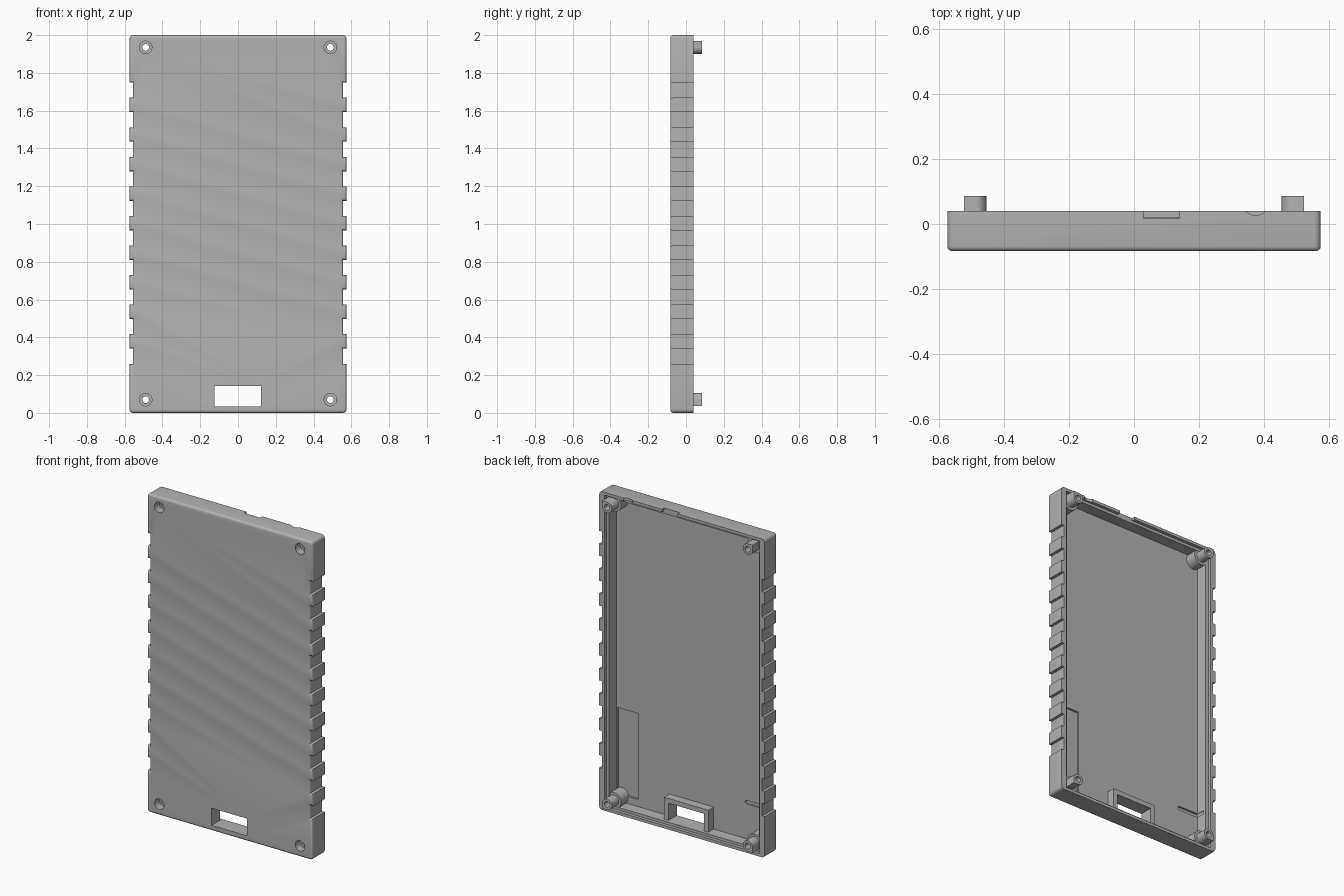
import bpy, bmesh, math
from mathutils import Vector, Matrix

if "Cube" in bpy.data.objects:
    bpy.data.objects.remove(bpy.data.objects["Cube"])

FRONT, BACK, POST_TOP = -0.083, 0.04, 0.086
HALF_W, HEIGHT, FLOOR = 0.575, 2.0, -0.053
SCREWS = [(sx * 0.489, z) for sx in (-1, 1) for z in (0.07, 1.935)]

grey = bpy.data.materials.new("grey plastic")
grey.use_nodes = True
grey.diffuse_color = (0.45, 0.45, 0.45, 1)
grey.node_tree.nodes["Principled BSDF"].inputs["Base Color"].default_value = (0.45, 0.45, 0.45, 1)


def finish(name, bm):
    bmesh.ops.recalc_face_normals(bm, faces=bm.faces)
    mesh = bpy.data.meshes.new(name)
    bm.to_mesh(mesh)
    bm.free()
    obj = bpy.data.objects.new(name, mesh)
    bpy.context.collection.objects.link(obj)
    mesh.materials.append(grey)
    return obj


def prism(name, outline, y0, y1):
    """Extrude an x-z outline along y."""
    bm = bmesh.new()
    face = bm.faces.new([bm.verts.new((x, y0, z)) for x, z in outline])
    new = bmesh.ops.extrude_face_region(bm, geom=[face])["geom"]
    verts = [g for g in new if isinstance(g, bmesh.types.BMVert)]
    bmesh.ops.translate(bm, verts=verts, vec=(0, y1 - y0, 0))
    return finish(name, bm)


def box(name, x0, x1, y0, y1, z0, z1):
    return prism(name, [(x0, z0), (x1, z0), (x1, z1), (x0, z1)], y0, y1)


def circle(x, z, r, n=32):
    return [(x + r * math.cos(math.tau * i / n), z + r * math.sin(math.tau * i / n))
            for i in range(n)]


def activate(obj):
    bpy.ops.object.select_all(action='DESELECT')
    obj.select_set(True)
    bpy.context.view_layer.objects.active = obj


def cut(obj, cutter):
    activate(obj)
    mod = obj.modifiers.new("cut", 'BOOLEAN')
    mod.operation, mod.solver, mod.object = 'DIFFERENCE', 'EXACT', cutter
    bpy.ops.object.modifier_apply(modifier=mod.name)
    bpy.data.objects.remove(cutter)


def drill(obj, x, z):
    """Through hole with a wider counterbore from the front."""
    cut(obj, prism("drill", circle(x, z, 0.018), -0.2, 0.2))
    cut(obj, prism("counterbore", circle(x, z, 0.033), -0.2, -0.035))


def smooth(obj):
    activate(obj)
    bpy.ops.object.shade_smooth_by_angle(angle=math.radians(35))


# Shell outline with ten grip grooves down each side
PITCH, GROOVE, DEPTH = 0.1565, 0.08, 0.018
side = [(HALF_W, 0)]
for i in range(10):
    z = 0.26 + i * PITCH
    side += [(HALF_W, z), (HALF_W - DEPTH, z),
             (HALF_W - DEPTH, z + GROOVE), (HALF_W, z + GROOVE)]
side.append((HALF_W, HEIGHT))
outline = side + [(-x, z) for x, z in reversed(side)]
shell = prism("shell", outline, FRONT, BACK)

# Round the outer corners, then the front rim
bm = bmesh.new()
bm.from_mesh(shell.data)
corners = [e for e in bm.edges
           if all(abs(v.co.x) > HALF_W - 0.001 and (v.co.z < 0.001 or v.co.z > HEIGHT - 0.001)
                  for v in e.verts) and abs(e.verts[0].co.y - e.verts[1].co.y) > 0.01]
bmesh.ops.bevel(bm, geom=corners, offset=0.02, segments=5, profile=0.5, affect='EDGES')
rim = [e for e in bm.edges if all(v.co.y < FRONT + 0.001 for v in e.verts)]
bmesh.ops.bevel(bm, geom=rim, offset=0.014, segments=4, profile=0.5, affect='EDGES')
bm.to_mesh(shell.data)
bm.free()

# Hollow from the back with a stepped lip
cut(shell, box("cavity", -0.52, 0.52, FLOOR, 0.2, 0.035, HEIGHT - 0.035))
cut(shell, box("lip", -0.54, 0.54, 0.02, 0.2, 0.018, HEIGHT - 0.018))

# Window, shallow pocket, wire slot and top wall notches
cut(shell, box("window_cut", -0.125, 0.122, -0.2, 0.2, 0.035, 0.143))
cut(shell, box("pocket", 0.37, 0.515, FLOOR - 0.012, 0, 0.08, 0.62))
slot = [(-0.385 + 0.012 * math.sin(a), 0.265 + 0.012 * math.cos(a))
        for a in [math.pi * i / 8 for i in range(9)]]
slot += [(-0.9 - x, 0.53 - z) for x, z in slot]
cut(shell, prism("slot", slot, FLOOR - 0.012, 0))
cut(shell, box("notch", 0.03, 0.14, 0.018, 0.2, 1.9, 2.1))
port = prism("port", circle(0, 0, 0.042, 48), 1.9, 2.1)
port.data.transform(Matrix(((1, 0, 0, 0.375), (0, 0, 1, 0.069), (0, 1, 0, 0), (0, 0, 0, 1))))
bm = bmesh.new()
bm.from_mesh(port.data)
bmesh.ops.recalc_face_normals(bm, faces=bm.faces)
bm.to_mesh(port.data)
bm.free()
cut(shell, port)
for x, z in SCREWS:
    drill(shell, x, z)
smooth(shell)

# Raised frame round the window
frame = box("window_frame", -0.155, 0.152, FLOOR - 0.01, 0.0, 0.03, 0.173)
cut(frame, box("frame_cut", -0.125, 0.122, -0.2, 0.2, 0.035, 0.143))

# Corner screw posts: wide round base, narrower top squared toward the corner
for x, z in SCREWS:
    sx, sz = math.copysign(1, x), math.copysign(1, z - 1)
    label = ("left" if x > 0 else "right") + ("_upper" if z > 1 else "_lower")
    base = prism(label + "_post_base", circle(x, z, 0.05), FLOOR - 0.01, 0.018)
    r = 0.034
    top_outline = []
    for px, pz in circle(0, 0, r):
        if px * sx > 1e-5 and pz * sz > 1e-5:
            k = r / max(abs(px), abs(pz))
            px, pz = px * k, pz * k
        top_outline.append((x + px, z + pz))
    top = prism(label + "_post_top", top_outline, 0.0, POST_TOP)
    for part in (base, top):
        drill(part, x, z)
        smooth(part)
